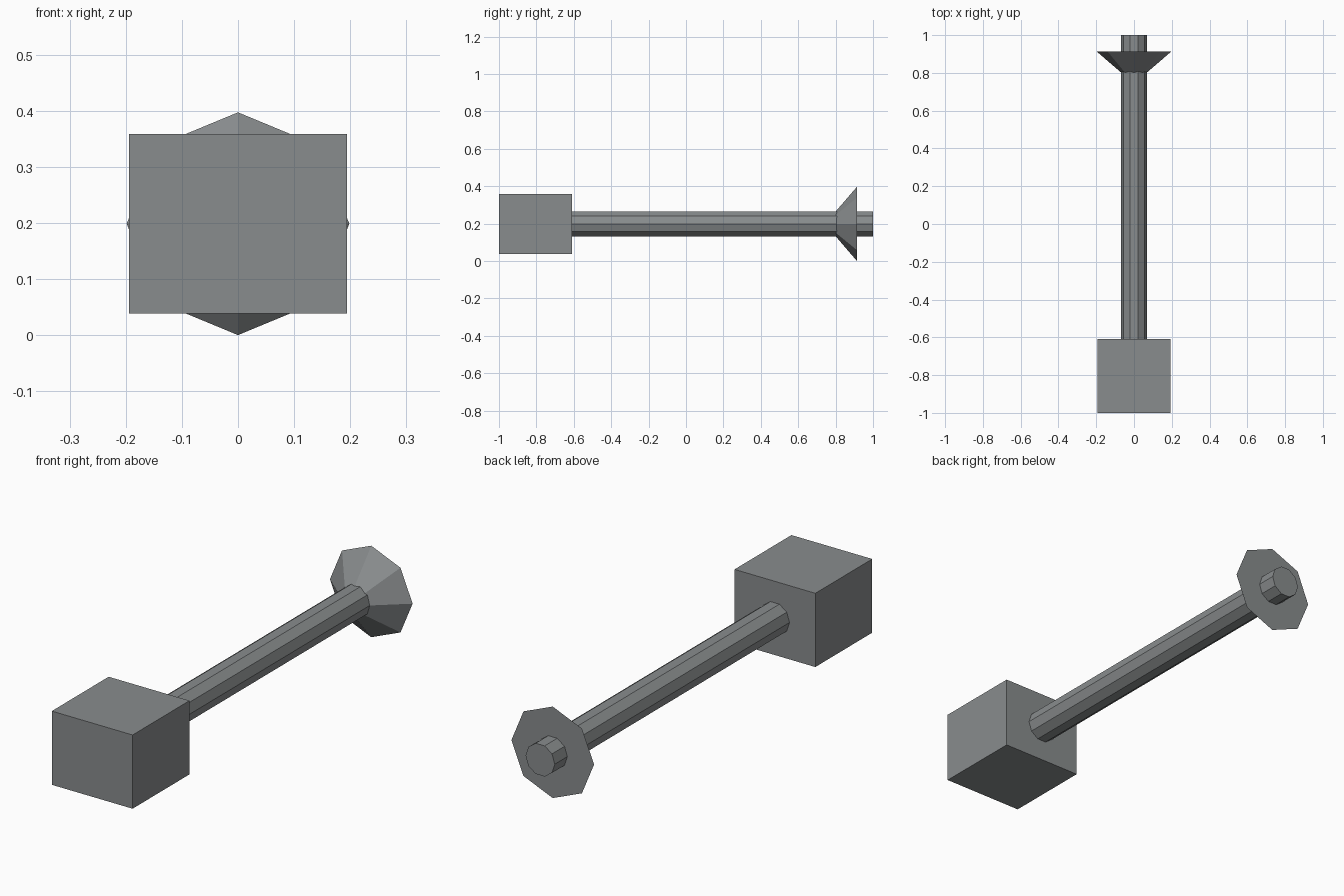
import bpy
from math import radians
from mathutils import Matrix

if "Cube" in bpy.data.objects:
    bpy.data.objects.remove(bpy.data.objects["Cube"])

Z = 0.1985  # height of the common axis

# Dark grey metal
metal = bpy.data.materials.new("dark_metal")
metal.diffuse_color = (0.25, 0.265, 0.27, 1)
metal.use_nodes = True
metal.node_tree.nodes["Principled BSDF"].inputs["Base Color"].default_value = metal.diffuse_color


def along_y(name, sides, r_front, r_back, y0, y1, spin=0):
    """Flat-shaded cone or cylinder running along y from y0 to y1."""
    bpy.ops.mesh.primitive_cone_add(vertices=sides, radius1=r_front,
                                    radius2=r_back, depth=y1 - y0)
    ob = bpy.context.object
    ob.name = name
    ob.data.transform(Matrix.Rotation(radians(-90), 4, 'X')
                      @ Matrix.Rotation(radians(spin), 4, 'Z'))
    ob.location = (0, (y0 + y1) / 2, Z)
    ob.data.materials.append(metal)


# Block at the front end
bpy.ops.mesh.primitive_cube_add(size=1, location=(0, -0.805, Z))
block = bpy.context.object
block.name = "end_block"
block.scale = (0.388, 0.39, 0.32)
block.data.materials.append(metal)

# Ten-sided shaft, with corners pointing left and right
along_y("shaft", 10, 0.07, 0.07, -0.615, 1.0, spin=90)

# Eight-sided flared collar around the shaft
along_y("flared_collar", 8, 0.0, 0.1985, 0.743, 0.914)
